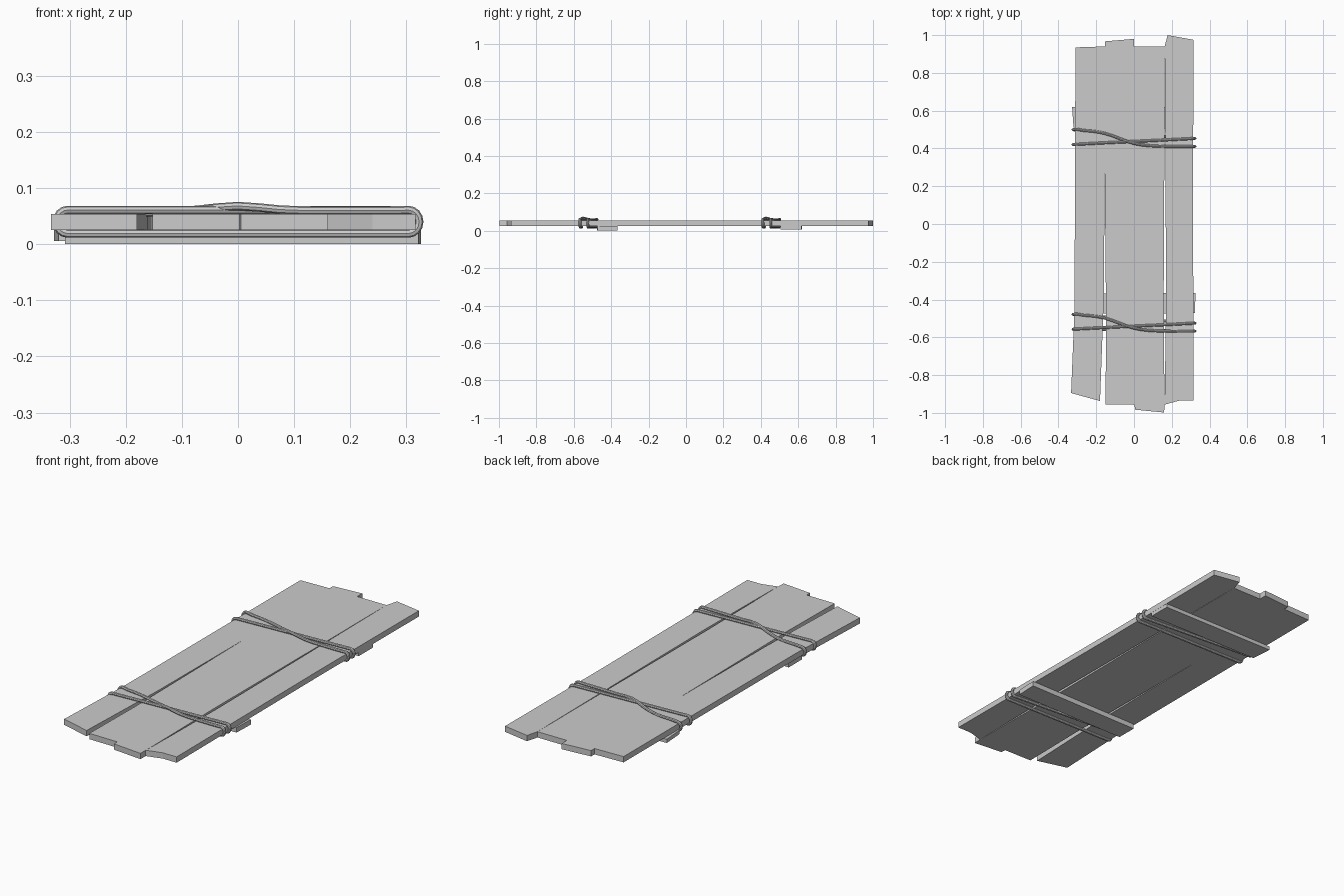
import bpy, bmesh, math

if "Cube" in bpy.data.objects:
    bpy.data.objects.remove(bpy.data.objects["Cube"])

BOT, TOP = 0.025, 0.054


def slab(name, outline, z0, z1):
    """Extrude a flat outline between two heights."""
    bm = bmesh.new()
    face = bm.faces.new([bm.verts.new((x, y, z0)) for x, y in outline])
    ext = bmesh.ops.extrude_face_region(bm, geom=[face])
    for v in ext["geom"]:
        if isinstance(v, bmesh.types.BMVert):
            v.co.z = z1
    bmesh.ops.recalc_face_normals(bm, faces=bm.faces)
    mesh = bpy.data.meshes.new(name)
    bm.to_mesh(mesh)
    bm.free()
    ob = bpy.data.objects.new(name, mesh)
    bpy.context.collection.objects.link(ob)
    return ob


# deck boards: rough sawn ends, cracks opening between them
slab("left_board", [(-0.31, 0.935), (-0.315, -0.45), (-0.333, -0.895), (-0.18, -0.937),
                    (-0.16, -0.40), (-0.155, 0.28), (-0.153, 0.94)], BOT, TOP)
slab("middle_board", [(-0.153, 0.967), (-0.155, 0.28), (-0.149, -0.37), (-0.147, -0.6),
                      (-0.152, -0.955), (0.003, -0.957), (0.005, -0.983), (0.16, -0.998),
                      (0.161, -0.9), (0.157, -0.4), (0.161, 0.4), (0.162, 0.94),
                      (0.0, 0.94), (0.0, 0.98)], BOT, TOP)
slab("right_board", [(0.162, 0.94), (0.163, 0.86), (0.166, 0.4), (0.17, -0.4), (0.163, -0.9),
                     (0.16, -0.957), (0.24, -0.935), (0.316, -0.935), (0.312, 0.2),
                     (0.316, 0.975), (0.178, 1.0)], BOT, TOP)

# cross battens underneath
slab("back_batten", [(-0.328, 0.62), (-0.320, 0.51), (0.313, 0.505), (0.313, 0.618)], 0.006, BOT)
slab("front_batten", [(-0.308, -0.37), (-0.308, -0.475), (0.322, -0.472), (0.326, -0.365)], 0.0, BOT)


def end_turn(side, y0, y1, z0, z1, steps=8):
    """Half loop of rope round the deck edge."""
    pts = []
    for i in range(steps + 1):
        t = i / steps
        a = math.pi * t
        pts.append((side * (0.304 + 0.019 * math.sin(a)), y0 + (y1 - y0) * t,
                    (z0 + z1) / 2 + (z0 - z1) / 2 * math.cos(a)))
    return pts


def lashing(name, y):
    hi, lo = 0.061, 0.019
    pts = []
    # straight strand over the top, then back underneath
    pts += [(-0.15, y + 0.008, hi), (0.0, y + 0.015, hi), (0.15, y + 0.022, hi)]
    pts += end_turn(1, y + 0.03, y + 0.032, hi, lo)
    pts += end_turn(-1, y + 0.075, y + 0.08, lo, hi)
    # wandering strand that crosses over the first
    for i in range(1, 16):
        x = -0.304 + 0.608 * i / 16
        s = 1 / (1 + math.exp((x + 0.08) * 18))
        bump = 0.008 * math.exp(-(x / 0.06) ** 2) - 0.003 * math.exp(-((x + 0.17) / 0.07) ** 2)
        pts.append((x, y - 0.012 + 0.088 * s, hi - 0.001 + bump))
    pts += end_turn(1, y - 0.012, y - 0.010, hi, lo)
    pts += end_turn(-1, y - 0.002, y, lo, hi)

    cu = bpy.data.curves.new(name, 'CURVE')
    cu.dimensions = '3D'
    cu.bevel_depth = 0.0075
    cu.bevel_resolution = 2
    sp = cu.splines.new('POLY')
    sp.points.add(len(pts) - 1)
    for p, co in zip(sp.points, pts):
        p.co = (*co, 1)
    sp.use_cyclic_u = True
    ob = bpy.data.objects.new(name, cu)
    bpy.context.collection.objects.link(ob)
    bpy.ops.object.select_all(action='DESELECT')
    ob.select_set(True)
    bpy.context.view_layer.objects.active = ob
    bpy.ops.object.convert(target='MESH')
    bpy.ops.object.shade_smooth_by_angle()


# rope lashings
lashing("back_rope", 0.422)
lashing("front_rope", -0.556)
